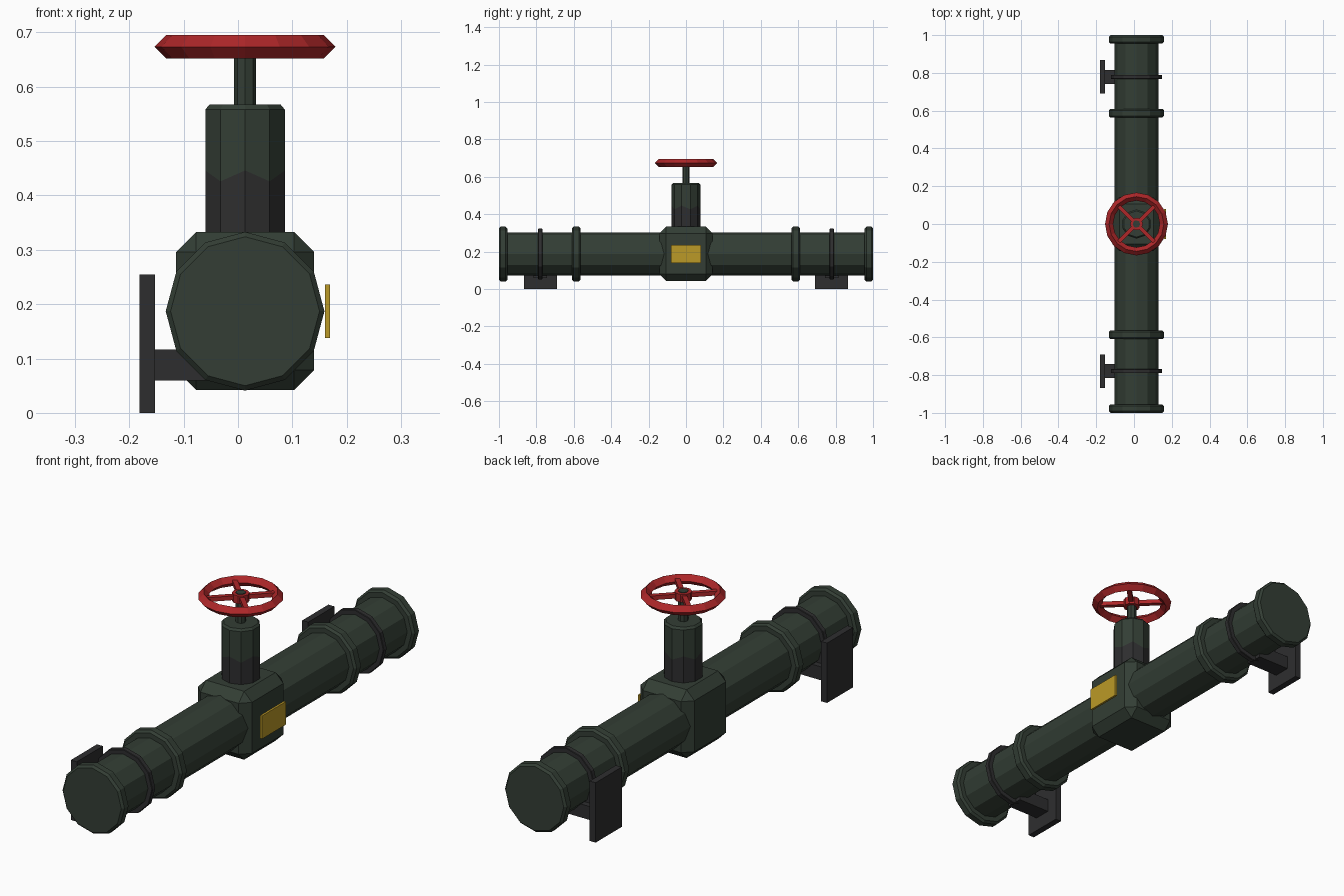
import bpy, bmesh, math
from mathutils import Matrix, Vector

if "Cube" in bpy.data.objects:
    bpy.data.objects.remove(bpy.data.objects["Cube"])

CX, CZ = 0.013, 0.187      # pipe axis


def material(name, rgb):
    m = bpy.data.materials.new(name)
    m.diffuse_color = (*rgb, 1)
    m.use_nodes = True
    m.node_tree.nodes["Principled BSDF"].inputs["Base Color"].default_value = m.diffuse_color
    return m


GREEN = material("dark green paint", (0.033, 0.048, 0.035))
GREY = material("dark grey metal", (0.027, 0.027, 0.028))
RED = material("red paint", (0.42, 0.02, 0.022))
YELLOW = material("yellow plate", (0.50, 0.32, 0.02))


def finish(name, bm, *mats):
    bmesh.ops.recalc_face_normals(bm, faces=bm.faces)
    me = bpy.data.meshes.new(name)
    bm.to_mesh(me)
    bm.free()
    for m in mats:
        me.materials.append(m)
    ob = bpy.data.objects.new(name, me)
    bpy.context.collection.objects.link(ob)
    return ob


def box(name, lo, hi, mat, bevel=0):
    bm = bmesh.new()
    lo, hi = Vector(lo), Vector(hi)
    bmesh.ops.create_cube(bm, size=1, matrix=Matrix.Translation((lo + hi) / 2) @ Matrix.Diagonal((*(hi - lo), 1)))
    if bevel:
        bmesh.ops.bevel(bm, geom=bm.edges[:], offset=bevel, segments=1, affect='EDGES')
    return finish(name, bm, mat)


def lathe(name, profile, sides, mats, matrix, start=0.0, wave=None, closed=False):
    """Turn (radius, height) points about local z; wave = (ring index, amount)."""
    bm = bmesh.new()
    rings = []
    for k, (r, h) in enumerate(profile):
        ring = []
        for i in range(sides):
            a = start + 2 * math.pi * i / sides
            dz = wave[1] * (1 if i % 2 == 0 else -1) if wave and k == wave[0] else 0
            ring.append(bm.verts.new((r * math.cos(a), r * math.sin(a), h + dz)))
        rings.append(ring)
    pairs = list(zip(rings, rings[1:]))
    if closed:
        pairs.append((rings[-1], rings[0]))
    for k, (p, q) in enumerate(pairs):
        for i in range(sides):
            j = (i + 1) % sides
            f = bm.faces.new((p[i], p[j], q[j], q[i]))
            if wave and k < wave[0]:
                f.material_index = 1
    if not closed:
        bm.faces.new(rings[0])
        bm.faces.new(rings[-1])
    bmesh.ops.transform(bm, matrix=matrix, verts=bm.verts)
    return finish(name, bm, *mats)


ALONG_Y = Matrix.Translation((CX, 0, CZ)) @ Matrix.Rotation(math.radians(-90), 4, 'X')
UPRIGHT = Matrix.Translation((CX, 0, 0))

# Main pipe
lathe("pipe", [(0.116, -0.98), (0.116, 0.98)], 12, [GREEN], ALONG_Y)


def collar(name, lo, hi, r, c, mat):
    lathe(name, [(r - c, lo), (r, lo + c), (r, hi - c), (r - c, hi)], 12, [mat], ALONG_Y)


for s, side in ((-1, "front"), (1, "back")):
    # Flanges at the pipe end and beside the support
    for part, a, b in (("end_flange", 0.955, 1.0), ("inner_flange", 0.563, 0.61)):
        lo, hi = sorted((s * a, s * b))
        collar(f"{side}_{part}", lo, hi, 0.146, 0.009, GREEN)
    # Clamp strap, arm and wall plate
    y = s * 0.779
    collar(f"{side}_clamp", y - 0.011, y + 0.011, 0.136, 0.002, GREY)
    box(f"{side}_support_arm", (-0.16, y - 0.037, 0.06), (0.0, y + 0.037, 0.117), GREY)
    box(f"{side}_support_plate", (-0.181, y - 0.088, 0), (-0.153, y + 0.088, 0.255), GREY)

# Valve body with chamfered edges, and its label plate
box("valve_body", (CX - 0.127, -0.143, 0.042), (CX + 0.127, 0.143, 0.333), GREEN, 0.037)
box("label_plate", (0.160, -0.08, 0.138), (0.1695, 0.08, 0.236), YELLOW)

# Bonnet: grey below a wavy line, green above
lathe("bonnet", [(0.077, 0.32), (0.077, 0.436), (0.077, 0.558), (0.069, 0.567)], 10,
      [GREEN, GREY], UPRIGHT, start=math.radians(-90), wave=(1, 0.010))
lathe("stem", [(0.020, 0.56), (0.020, 0.692)], 8, [GREEN], UPRIGHT)

# Hand wheel: rim, hub and four diagonal spokes
ZW, R, T = 0.6735, 0.145, 0.0215
lathe("wheel_rim", [(R + T, ZW), (R, ZW + T), (R - T, ZW), (R, ZW - T)], 16, [RED], UPRIGHT, closed=True)
lathe("wheel_hub", [(0.034, ZW - 0.018), (0.034, ZW + 0.016)], 10, [RED], UPRIGHT)
bm = bmesh.new()
for i in range(4):
    turn = Matrix.Rotation(math.radians(45 + 90 * i), 4, 'Z')
    bmesh.ops.create_cube(bm, size=1, matrix=Matrix.Translation((CX, 0, ZW)) @ turn
                          @ Matrix.Translation((0.083, 0, 0)) @ Matrix.Diagonal((0.11, 0.02, 0.018, 1)))
finish("wheel_spokes", bm, RED)
